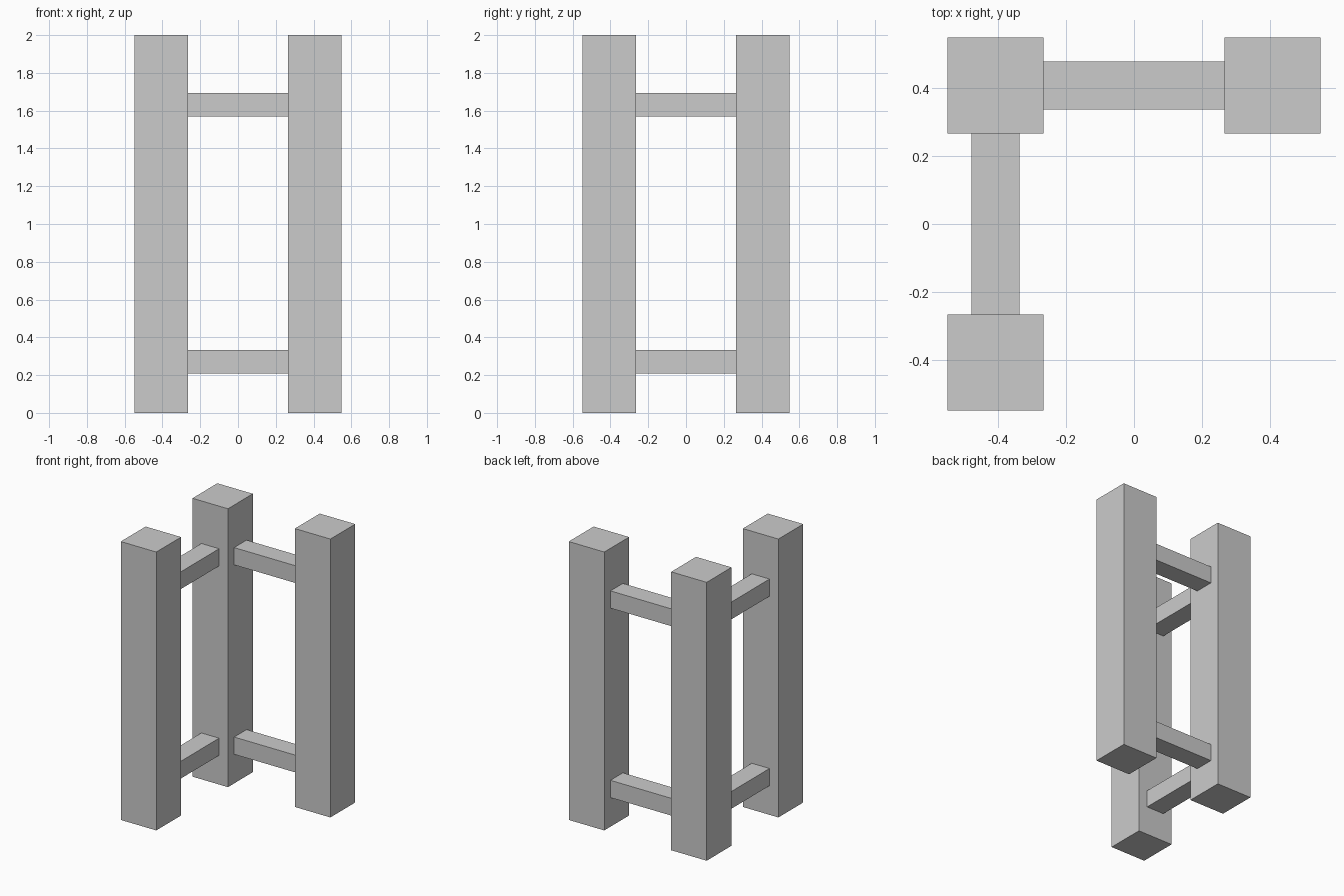
import bpy

if "Cube" in bpy.data.objects:
    bpy.data.objects.remove(bpy.data.objects["Cube"])

POST = 0.282      # square post width
HEIGHT = 2.0
C = 0.548 - POST / 2   # post centre offset
SPAN = 2 * C - POST    # clear gap between posts
RAIL_W, RAIL_H = 0.141, 0.124


def box(name, centre, size):
    bpy.ops.mesh.primitive_cube_add(size=1, location=centre)
    ob = bpy.context.object
    ob.name = name
    ob.scale = size
    bpy.ops.object.transform_apply(location=False, rotation=False, scale=True)
    return ob


# Three upright posts in an L layout
for name, x, y in (("front_left_post", -C, -C),
                   ("back_left_post", -C, C),
                   ("back_right_post", C, C)):
    box(name, (x, y, HEIGHT / 2), (POST, POST, HEIGHT))

# Lower and upper rails joining neighbouring posts
for level, z in (("lower", 0.271), ("upper", 1.632)):
    box(level + "_back_rail", (0, C, z), (SPAN, RAIL_W, RAIL_H))
    box(level + "_left_rail", (-C, 0, z), (RAIL_W, SPAN, RAIL_H))
